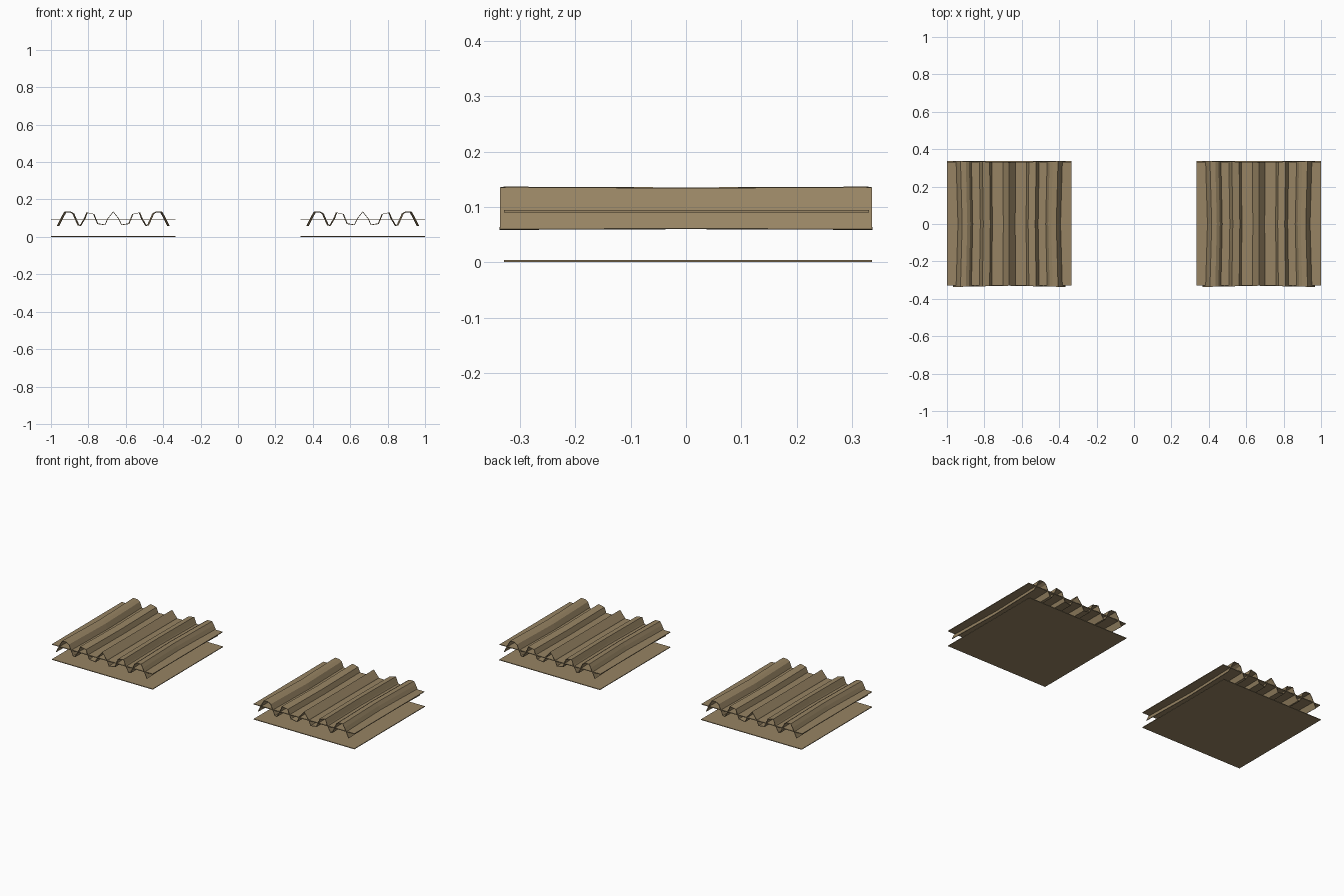
import bpy
import bmesh

if "Cube" in bpy.data.objects:
    bpy.data.objects.remove(bpy.data.objects["Cube"], do_unlink=True)

# Single weathered tan colour
tan = bpy.data.materials.new("weathered_tan")
tan.use_nodes = True
tan.diffuse_color = (0.31, 0.23, 0.125, 1)
bsdf = tan.node_tree.nodes["Principled BSDF"]
bsdf.inputs["Base Color"].default_value = tan.diffuse_color
bsdf.inputs["Roughness"].default_value = 0.9

# Half of the corrugation profile (offset from panel centre, height)
HALF = [(0, 0.135), (0.03, 0.097), (0.045, 0.064), (0.085, 0.07),
        (0.106, 0.122), (0.143, 0.13), (0.155, 0.1), (0.178, 0.06),
        (0.19, 0.063), (0.217, 0.124), (0.233, 0.134), (0.26, 0.134),
        (0.272, 0.115), (0.3, 0.059)]
PROFILE = [(-x, z) for x, z in reversed(HALF[1:])] + HALF
MID_Z = 0.097


def add_object(name, bm, x):
    mesh = bpy.data.meshes.new(name)
    bm.to_mesh(mesh)
    bm.free()
    mesh.materials.append(tan)
    obj = bpy.data.objects.new(name, mesh)
    obj.location.x = x
    bpy.context.collection.objects.link(obj)
    return obj


def plate(name, x, z, y0, y1):
    bm = bmesh.new()
    bmesh.ops.create_cube(bm, size=1)
    for v in bm.verts:
        v.co.x *= 0.666
        v.co.y = y0 if v.co.y < 0 else y1
        v.co.z = z + (0.004 if v.co.z > 0 else 0)
    add_object(name, bm, x)


def corrugated_sheet(name, x):
    bm = bmesh.new()
    rows = []
    # The waves flare slightly towards both ends
    for t in (-1, -0.5, 0, 0.5, 1):
        flare = 0.965 + 0.035 * abs(t)
        rows.append([bm.verts.new((px * flare,
                                   t * (0.33 + 0.022 * abs(px)),
                                   MID_Z + (pz - MID_Z) * flare))
                     for px, pz in PROFILE])
    for a, b in zip(rows, rows[1:]):
        for i in range(len(PROFILE) - 1):
            bm.faces.new((a[i], a[i + 1], b[i + 1], b[i]))
    obj = add_object(name, bm, x)
    solid = obj.modifiers.new("thickness", 'SOLIDIFY')
    solid.thickness = 0.003
    solid.offset = 0


# Two matching panels: base plate, middle plate and corrugated sheet
for side, x in (("right", -0.667), ("left", 0.667)):
    plate(side + "_base_plate", x, 0.0, -0.329, 0.336)
    plate(side + "_middle_plate", x, 0.09, -0.329, 0.331)
    corrugated_sheet(side + "_corrugated_sheet", x)
